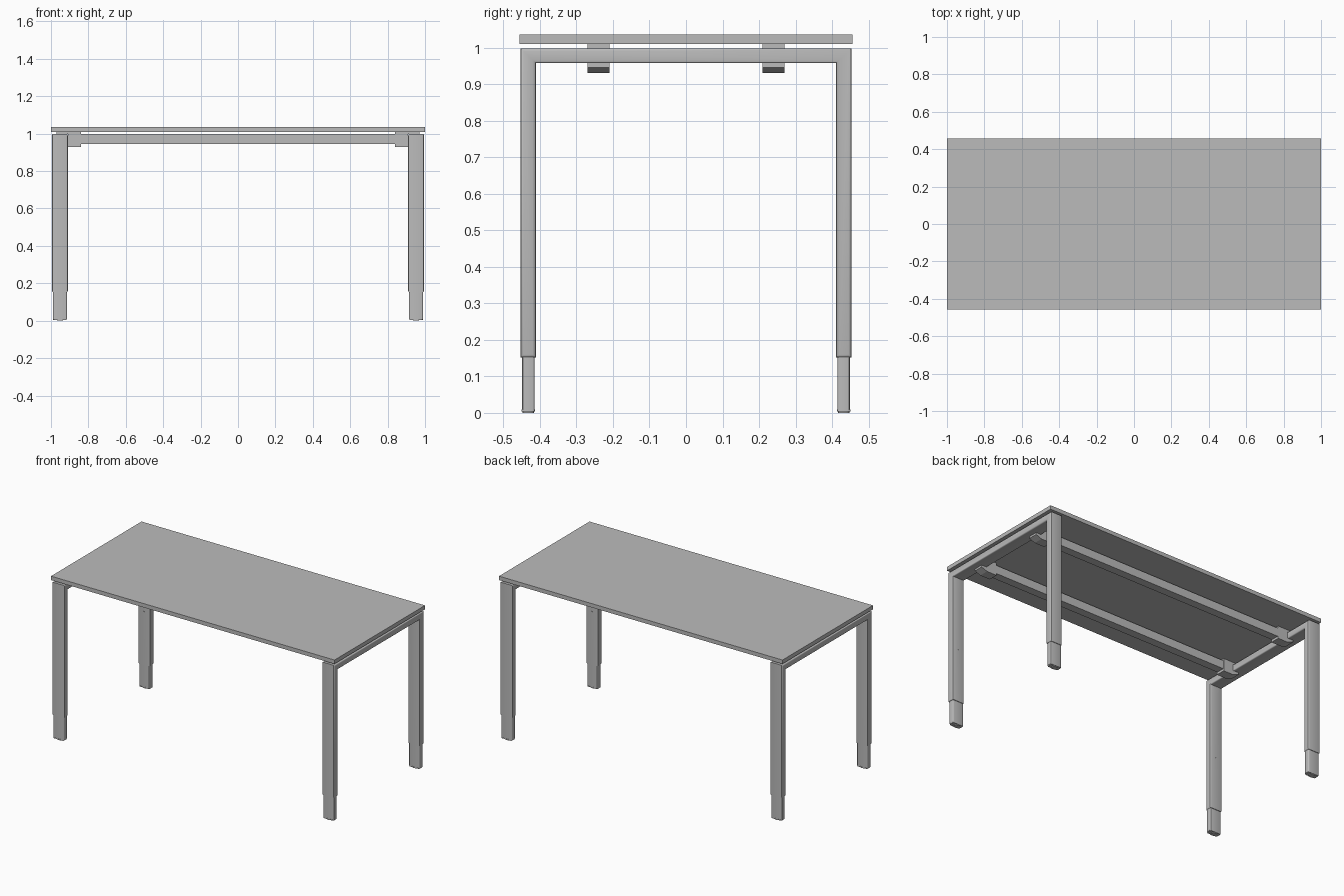
import bpy, bmesh
from mathutils import Vector

if "Cube" in bpy.data.objects:
    bpy.data.objects.remove(bpy.data.objects["Cube"], do_unlink=True)

grey = bpy.data.materials.new("mid grey")
grey.use_nodes = True
colour = (0.5, 0.5, 0.5, 1)
grey.diffuse_color = colour
grey.node_tree.nodes["Principled BSDF"].inputs["Base Color"].default_value = colour


def finish(bm, name, smooth=False):
    bmesh.ops.recalc_face_normals(bm, faces=bm.faces)
    mesh = bpy.data.meshes.new(name)
    bm.to_mesh(mesh)
    bm.free()
    mesh.materials.append(grey)
    obj = bpy.data.objects.new(name, mesh)
    bpy.context.collection.objects.link(obj)
    if smooth:
        bpy.ops.object.select_all(action="DESELECT")
        obj.select_set(True)
        bpy.context.view_layer.objects.active = obj
        bpy.ops.object.shade_smooth_by_angle()
    return obj


def prism(name, points, axis, low, high, radius=0.0):
    """Extrude a closed outline along an axis, rounding the rims of both end faces."""
    bm = bmesh.new()
    verts = []
    for p in points:
        co = list(p)
        co.insert(axis, low)
        verts.append(bm.verts.new(co))
    face = bm.faces.new(verts)
    offset = Vector((0, 0, 0))
    offset[axis] = high - low
    new = bmesh.ops.extrude_face_region(bm, geom=[face], use_keep_orig=True)
    bmesh.ops.translate(bm, vec=offset,
                        verts=[v for v in new["geom"] if isinstance(v, bmesh.types.BMVert)])
    if radius:
        bmesh.ops.recalc_face_normals(bm, faces=bm.faces)
        rims = [e for e in bm.edges
                if abs(e.verts[0].co[axis] - e.verts[1].co[axis]) < 1e-5]
        bmesh.ops.bevel(bm, geom=rims, offset=radius, segments=3,
                        profile=0.5, affect="EDGES")
    return finish(bm, name, radius > 0)


def box(name, low, high, radius=0.0):
    """Box with optionally rounded vertical edges."""
    bm = bmesh.new()
    bmesh.ops.create_cube(bm, size=1)
    for v in bm.verts:
        v.co = [low[i] if v.co[i] < 0 else high[i] for i in range(3)]
    if radius:
        upright = [e for e in bm.edges
                   if abs(e.verts[0].co.z - e.verts[1].co.z) > 1e-5]
        bmesh.ops.bevel(bm, geom=upright, offset=radius, segments=3,
                        profile=0.5, affect="EDGES")
    return finish(bm, name, radius > 0)


def centred_box(name, x, y, half_x, half_y, z0, z1, radius=0.0):
    return box(name, (x - half_x, y - half_y, z0), (x + half_x, y + half_y, z1), radius)


def disc(name, centre, radius, depth):
    """Short round screw head facing along y."""
    bm = bmesh.new()
    bmesh.ops.create_cone(bm, cap_ends=True, segments=16, radius1=radius,
                          radius2=radius, depth=depth)
    for v in bm.verts:
        v.co = Vector((v.co.x, v.co.z, v.co.y)) + Vector(centre)
    return finish(bm, name, True)


# Table top
box("table_top", (-1, -0.456, 1.01), (1, 0.456, 1.035))

# U-shaped end frame outline and clamp outline
outer, inner, sleeve_end, frame_top, bar_bottom = 0.453, 0.411, 0.152, 0.998, 0.957
frame = [(-outer, sleeve_end), (-outer, frame_top), (outer, frame_top), (outer, sleeve_end),
         (inner, sleeve_end), (inner, bar_bottom), (-inner, bar_bottom), (-inner, sleeve_end)]
clamp = [(0.84, 0.93), (0.91, 0.93), (0.95, 0.945), (0.95, bar_bottom), (0.91, bar_bottom),
         (0.91, frame_top), (0.97, frame_top), (0.97, 1.01), (0.84, 1.01)]
leg_x, leg_y = 0.952, 0.432

for sx, side in ((1, "left"), (-1, "right")):
    x_low, x_high = sorted((sx * 0.91, sx * 0.995))
    prism(f"{side}_end_frame", frame, 0, x_low, x_high, 0.008)
    for sy, end in ((-1, "front"), (1, "back")):
        tag = f"{end}_{side}"
        x, y = sx * leg_x, sy * leg_y
        # Telescopic foot, end cap and glide
        centred_box(f"{tag}_lower_leg", x, y, 0.038, 0.0175, 0.008, 0.2, 0.007)
        centred_box(f"{tag}_foot_cap", x, y, 0.036, 0.0185, 0.004, 0.009, 0.007)
        centred_box(f"{tag}_glide", x, y, 0.016, 0.016, 0, 0.005, 0.01)
        # Screw on the inner face of the leg
        disc(f"{tag}_screw", (x, sy * inner, 0.49), 0.003, 0.002)
        # Clamp joining the end frame to the rail
        prism(f"{tag}_clamp", [(sx * px, pz) for px, pz in clamp], 1,
              sy * 0.24 - 0.03, sy * 0.24 + 0.03)

# Long rails under the top
for sy, end in ((-1, "front"), (1, "back")):
    centred_box(f"{end}_rail", 0, sy * 0.24, 0.85, 0.026, 0.945, frame_top)
